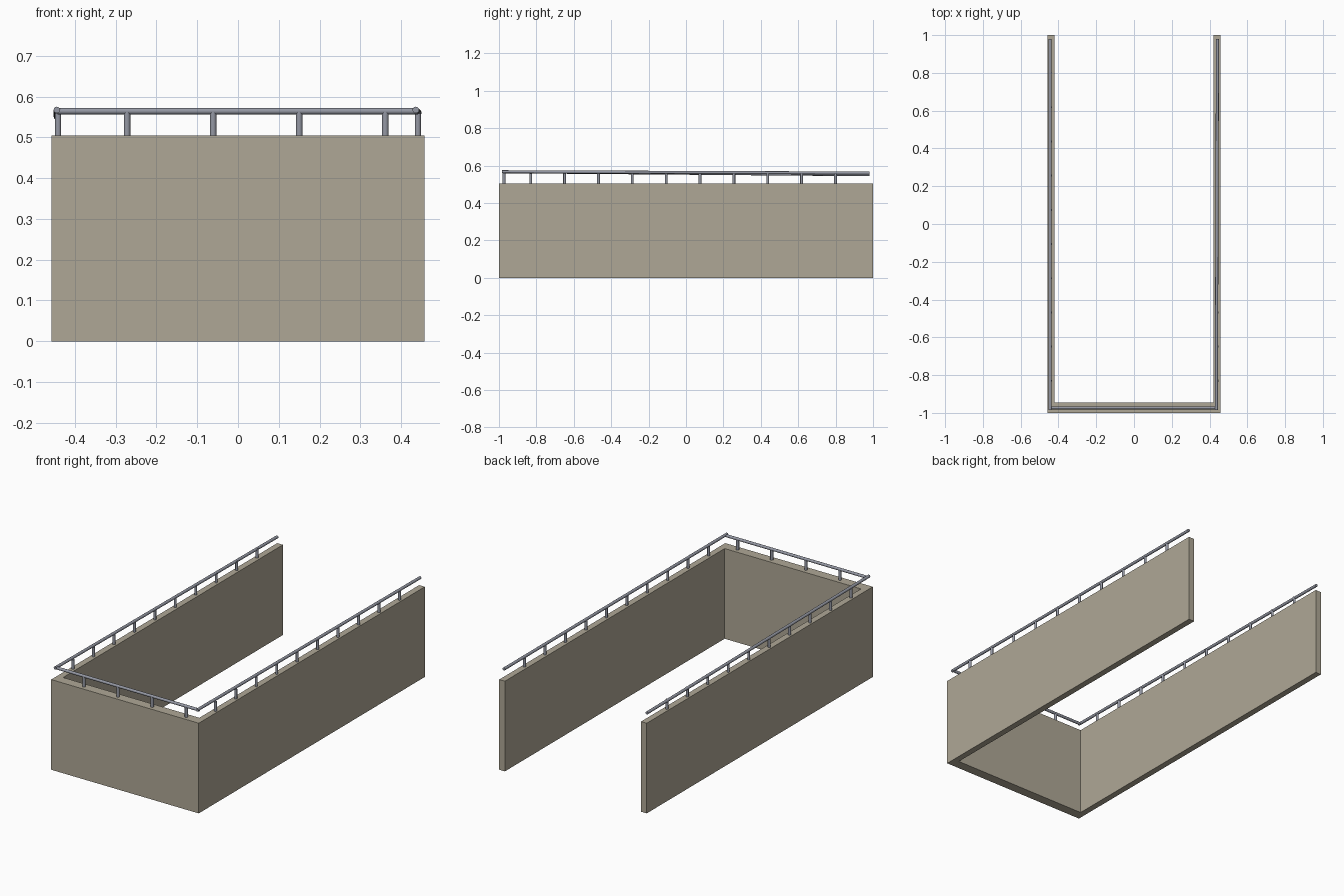
import bpy
from mathutils import Vector

if "Cube" in bpy.data.objects:
    bpy.data.objects.remove(bpy.data.objects["Cube"])


def material(name, colour):
    m = bpy.data.materials.new(name)
    m.diffuse_color = (*colour, 1)
    m.use_nodes = True
    m.node_tree.nodes["Principled BSDF"].inputs["Base Color"].default_value = m.diffuse_color
    return m


STONE = material("warm stone", (0.43, 0.39, 0.305))
METAL = material("grey metal", (0.30, 0.315, 0.37))

W, T, FT, H = 0.457, 0.035, 0.055, 0.505   # half width, wall thicknesses, wall height


def rod(name, a, b, r):
    """Round bar from a to b."""
    a, b = Vector(a), Vector(b)
    bpy.ops.mesh.primitive_cylinder_add(vertices=16, radius=r, depth=(b - a).length,
                                        location=(a + b) / 2)
    o = bpy.context.object
    o.name = name
    o.rotation_euler = (b - a).to_track_quat('Z', 'Y').to_euler()
    o.data.materials.append(METAL)
    bpy.ops.object.shade_smooth_by_angle()


# U-shaped wall, open at the back
outline = [(-W, -1), (W, -1), (W, 1), (W - T, 1), (W - T, FT - 1),
           (T - W, FT - 1), (T - W, 1), (-W, 1)]
n = len(outline)
verts = [(x, y, z) for z in (0, H) for x, y in outline]
# caps split into left arm, front strip and right arm
strips = [(0, 5, 6, 7), (0, 1, 4, 5), (1, 2, 3, 4)]
faces = [tuple(reversed(s)) for s in strips] + [tuple(i + n for i in s) for s in strips]
faces += [(i, (i + 1) % n, (i + 1) % n + n, i + n) for i in range(n)]
mesh = bpy.data.meshes.new("parapet_wall")
mesh.from_pydata(verts, [], faces)
mesh.materials.append(STONE)
wall = bpy.data.objects.new("parapet_wall", mesh)
bpy.context.collection.objects.link(wall)

# Handrails, the side ones sloping gently down to the back
RAIL = 0.008
rod("front_rail", (-0.443, -0.973, 0.564), (0.441, -0.973, 0.564), RAIL)
rod("left_rail", (-0.444, -0.985, 0.567), (-0.444, 0.98, 0.551), RAIL)
rod("right_rail", (0.436, -0.985, 0.567), (0.442, 0.98, 0.560), RAIL)

# Posts
for x in (-0.272, -0.061, 0.150, 0.361):
    rod("front_post", (x, -0.973, H), (x, -0.973, 0.564), 0.008)
for i in range(10):
    y = -0.83 + 0.181 * i
    for side, x in (("left", -0.441), ("right", 0.441)):
        rod(side + "_post", (x, y, H), (x, y, 0.558), 0.0075)
